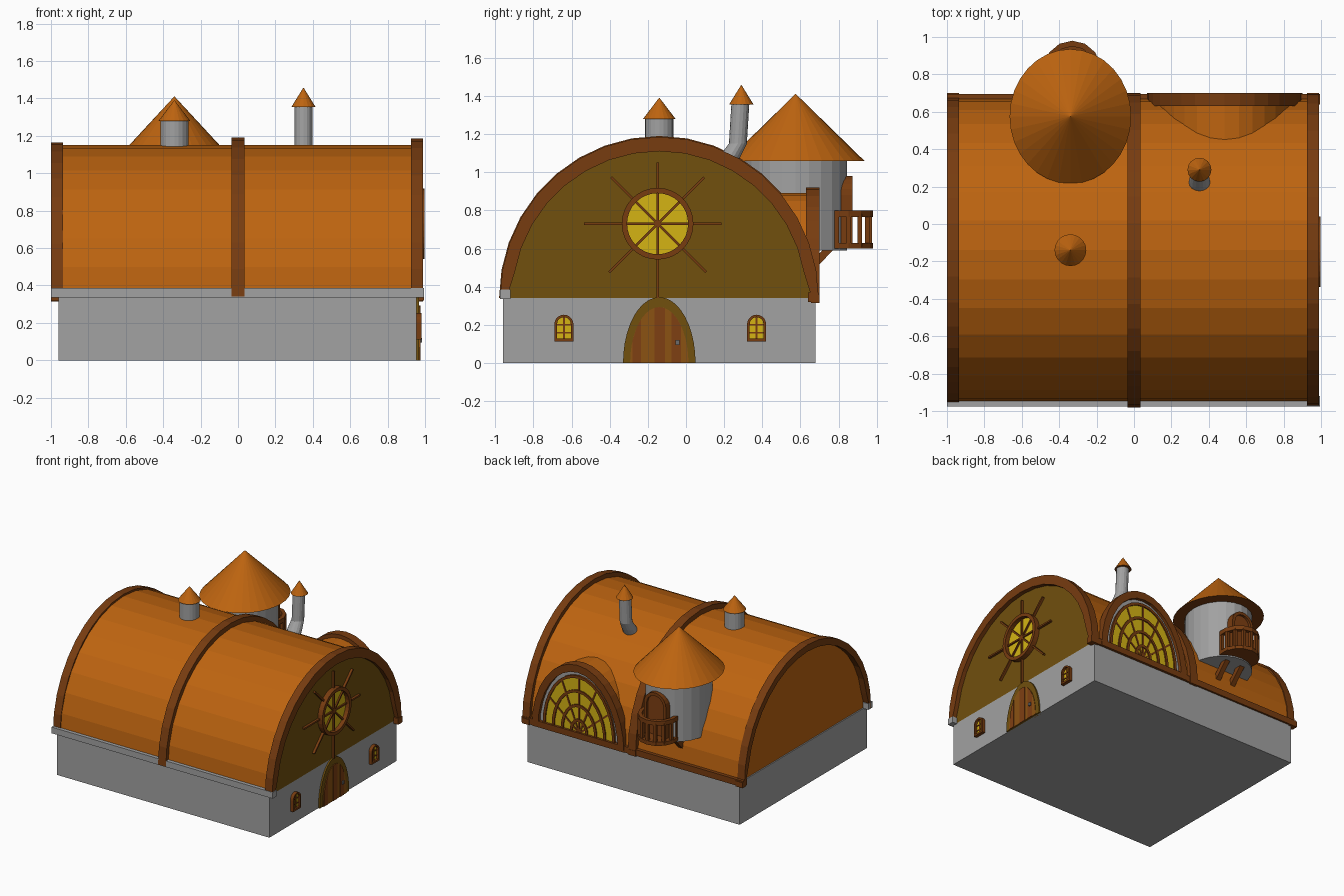
import bpy, bmesh, math
from mathutils import Vector

if "Cube" in bpy.data.objects:
    bpy.data.objects.remove(bpy.data.objects["Cube"])

def material(name, rgb):
    m = bpy.data.materials.new(name)
    m.diffuse_color = (*rgb, 1)
    m.use_nodes = True
    m.node_tree.nodes["Principled BSDF"].inputs["Base Color"].default_value = m.diffuse_color
    return m

GREY = material("stone grey", (0.36, 0.36, 0.36))
ROOF = material("roof orange", (0.51, 0.127, 0.005))
TRIM = material("trim brown", (0.185, 0.045, 0.005))
OLIVE = material("olive wood", (0.165, 0.08, 0.004))
GLASS = material("window yellow", (0.66, 0.456, 0.007))
DOOR = material("door wood", (0.26, 0.084, 0.006))
PLANK = material("door plank", (0.21, 0.05, 0.006))
DARK = material("iron grey", (0.15, 0.15, 0.15))

def mesh(name, verts, faces, *mats):
    me = bpy.data.meshes.new(name)
    bm = bmesh.new()
    vs = [bm.verts.new(v) for v in verts]
    for f in faces:
        bm.faces.new([vs[i] for i in f])
    bmesh.ops.remove_doubles(bm, verts=bm.verts, dist=1e-5)
    bmesh.ops.recalc_face_normals(bm, faces=bm.faces)
    bm.normal_update()
    bm.to_mesh(me)
    bm.free()
    for m in mats:
        me.materials.append(m)
    ob = bpy.data.objects.new(name, me)
    bpy.context.collection.objects.link(ob)
    return ob

def place(axis, t, p):
    return {"x": (t, p[0], p[1]), "y": (p[0], t, p[1]), "z": (p[0], p[1], t)}[axis]

def prism(name, pts, axis, lo, hi, *mats):
    n = len(pts)
    verts = [place(axis, t, p) for t in (lo, hi) for p in pts]
    faces = [list(range(n)), list(range(n, 2 * n))]
    faces += [(i, (i + 1) % n, n + (i + 1) % n, n + i) for i in range(n)]
    return mesh(name, verts, faces, *mats)

def band(name, outer, inner, axis, lo, hi, mat, closed=False):
    n = len(outer)
    verts = [place(axis, t, p) for t in (lo, hi) for ring in (outer, inner) for p in ring]
    faces = []
    for i in range(n if closed else n - 1):
        j = (i + 1) % n
        faces += [(i, j, n + j, n + i), (2*n + i, 2*n + j, 3*n + j, 3*n + i),
                  (i, j, 2*n + j, 2*n + i), (n + i, n + j, 3*n + j, 3*n + i)]
    if not closed:
        faces += [(k, n + k, 3*n + k, 2*n + k) for k in (0, n - 1)]
    return mesh(name, verts, faces, mat)

def arc(c, d, rx, ry, n, a0=0, a1=180):
    return [(c + rx * math.cos(math.radians(a0 + (a1 - a0) * i / n)),
             d + ry * math.sin(math.radians(a0 + (a1 - a0) * i / n))) for i in range(n + 1)]

def circle(c, d, r, n):
    return arc(c, d, r, r, n, 0, 360)[:-1]

def box(name, x0, x1, y0, y1, z0, z1, mat):
    return prism(name, [(x0, y0), (x1, y0), (x1, y1), (x0, y1)], "z", z0, z1, mat)

def loft(name, rings, n, *mats):
    """Stack of horizontal ellipses (cx, cy, z, rx, ry)."""
    verts = [(cx + rx * math.cos(2 * math.pi * i / n), cy + ry * math.sin(2 * math.pi * i / n), z)
             for cx, cy, z, rx, ry in rings for i in range(n)]
    faces = [list(range(n)), list(range((len(rings) - 1) * n, len(rings) * n))]
    faces += [(k*n + i, k*n + (i + 1) % n, (k + 1)*n + (i + 1) % n, (k + 1)*n + i)
              for k in range(len(rings) - 1) for i in range(n)]
    return mesh(name, verts, faces, *mats)

def cone(name, x, y, z0, z1, rx, ry, n):
    ob = loft(name, [(x, y, z0, rx, ry), (x, y, z1, 0.001, 0.001)], n, ROOF, TRIM)
    for p in ob.data.polygons:      # underside is brown
        p.material_index = 1 if p.normal.z < -0.5 else 0

def bar(name, a, b, w, h, up, mat):
    a, b, up = Vector(a), Vector(b), Vector(up)
    d = (b - a).normalized()
    s = d.cross(up).normalized() * w / 2
    u = s.cross(d).normalized() * h / 2
    verts = [p + i * s + j * u for p in (a, b) for i, j in ((1, 1), (-1, 1), (-1, -1), (1, -1))]
    faces = [(0, 1, 2, 3), (4, 5, 6, 7)] + [(i, (i + 1) % 4, 4 + (i + 1) % 4, 4 + i) for i in range(4)]
    return mesh(name, verts, faces, mat)

CY, CZ = -0.14, 0.34

# Stone base, front ledge and back eave
box("base", -0.96, 0.955, -0.96, 0.68, 0, 0.34, GREY)
box("front_ledge", -1, 0.995, -0.975, -0.92, 0.335, 0.385, GREY)
box("back_eave", -1, 0.995, 0.64, 0.695, 0.32, 0.37, TRIM)

# Barrel roof with olive front gable
roof = prism("barrel_roof", arc(CY, CZ, 0.81, 0.81, 16), "x", -0.95, 0.955, ROOF, OLIVE)
for p in roof.data.polygons:
    p.material_index = 1 if p.normal.x > 0.9 else 0

# Roof arches
for name, x0, x1, r in (("left_arch", -1, -0.935, 0.825), ("middle_arch", -0.035, 0.035, 0.85),
                        ("right_arch", 0.925, 0.99, 0.845)):
    outer = arc(CY, CZ, r - 0.01, r, 18)
    inner = arc(CY, CZ, 0.77, 0.77, 18)
    inner[0], inner[-1] = (CY + 0.80, CZ), (CY - 0.80, CZ)
    band(name, outer, inner, "x", x0, x1, TRIM)
    box(name + "_foot", x0, x1, 0.655, 0.70, 0.315, 0.36, TRIM)

# Round gable window with spokes
WY, WZ = -0.149, 0.73
prism("round_glass", circle(WY, WZ, 0.165, 32), "x", 0.95, 0.963, GLASS)
band("round_frame", circle(WY, WZ, 0.188, 32), circle(WY, WZ, 0.16, 32), "x", 0.95, 0.997, TRIM, True)
for i, r in enumerate((0.335, 0.345, 0.32, 0.345, 0.385, 0.36, 0.39, 0.36)):
    a = math.pi * i / 4
    bar("window_spoke", (0.965, WY, WZ), (0.965, WY + r * math.cos(a), WZ + r * math.sin(a)),
        0.013, 0.02, (1, 0, 0), TRIM)

# Arched front door with planks
DY = -0.14
prism("door_frame", arc(DY, 0, 0.19, 0.345, 20), "x", 0.94, 0.968, OLIVE)
prism("door_panel", arc(DY, 0, 0.153, 0.293, 20), "x", 0.94, 0.972, DOOR)
for y0, y1 in ((-0.28, -0.235), (-0.165, -0.11), (-0.075, -0.025)):
    top = [(y, 0.293 * math.sqrt(max(0, 1 - ((y - DY) / 0.153) ** 2)))
           for y in (y1, (y0 + y1) / 2, y0)]
    prism("door_plank", [(y0, 0), (y1, 0)] + top, "x", 0.967, 0.975, PLANK)
box("door_handle", 0.97, 0.985, -0.055, -0.035, 0.095, 0.12, DARK)

# Small arched windows
def arch_outline(c, w, z0, z1, n=10):
    return [(c + w, z0)] + arc(c, z1 - w, w, w, n) + [(c - w, z0)]

for y in (-0.64, 0.37):
    prism("small_glass", arch_outline(y, 0.042, 0.12, 0.245), "x", 0.94, 0.964, GLASS)
    band("small_frame", arch_outline(y, 0.05, 0.112, 0.253), arch_outline(y, 0.036, 0.125, 0.24),
         "x", 0.94, 0.982, TRIM)
    box("small_sill", 0.94, 0.982, y - 0.05, y + 0.05, 0.112, 0.127, TRIM)
    box("small_mullion", 0.95, 0.97, y - 0.005, y + 0.005, 0.12, 0.245, TRIM)
    for z in (0.158, 0.2):
        box("small_crossbar", 0.95, 0.97, y - 0.04, y + 0.04, z - 0.004, z + 0.004, TRIM)

# Back dormer with fan window
DX = 0.485
prism("dormer_roof", arc(DX, CZ, 0.385, 0.55, 16), "y", 0.3, 0.66, ROOF)
prism("dormer_wall", arc(DX, CZ, 0.385, 0.55, 16), "y", 0.655, 0.674, GREY)
band("dormer_arch", arc(DX, CZ - 0.02, 0.415, 0.60, 16), arc(DX, CZ - 0.02, 0.36, 0.54, 16),
     "y", 0.63, 0.70, TRIM)
prism("dormer_glass", arc(DX, CZ + 0.02, 0.31, 0.45, 16), "y", 0.66, 0.681, GLASS)
for s in (1, 0.75, 0.5, 0.25):
    rx, rz = 0.325 * s, 0.47 * s
    band("dormer_window_arc", arc(DX, CZ + 0.02, rx, rz, 16),
         arc(DX, CZ + 0.02, rx - 0.022, rz - 0.022, 16), "y", 0.66, 0.69, TRIM)
for x, z in arc(DX, CZ + 0.02, 0.31, 0.45, 6)[1:-1]:
    bar("dormer_spoke", (DX, 0.678, CZ + 0.02), (x, 0.678, z), 0.014, 0.016, (0, 1, 0), TRIM)
box("dormer_sill", DX - 0.41, DX + 0.41, 0.65, 0.70, 0.32, 0.37, TRIM)

# Tower with cone roof
TX, TY = -0.34, 0.575
loft("tower", [(TX, TY, 0.59, 0.24, 0.268), (TX, TY, 1.07, 0.24, 0.268)], 24, GREY)
cone("tower_roof", TX, TY, 1.06, 1.41, 0.325, 0.36, 32)
for s in (-1, 1):
    bar("tower_strut", (TX + 0.07 * s, 0.76, 0.61), (TX + 0.07 * s, 0.61, 0.45), 0.04, 0.04, (1, 0, 0), TRIM)

# Tower door and balcony
BX, BY = -0.33, 0.82
prism("tower_door", arch_outline(BX, 0.085, 0.6, 0.965), "y", 0.78, 0.853, PLANK)
band("tower_door_frame", arch_outline(BX, 0.1, 0.6, 0.98), arch_outline(BX, 0.075, 0.6, 0.955),
     "y", 0.78, 0.872, TRIM)
edge = arc(BX, BY, 0.155, 0.16, 8, -15, 195)
inner = arc(BX, BY, 0.125, 0.13, 8, -15, 195)
prism("balcony_floor", edge, "z", 0.6, 0.63, TRIM)
band("balcony_rail", edge, inner, "z", 0.765, 0.8, TRIM)
for x, y in arc(BX, BY, 0.139, 0.144, 8, -12, 192):
    box("balcony_post", x - 0.012, x + 0.012, y - 0.012, y + 0.012, 0.61, 0.78, TRIM)

# Short chimney on the ridge
loft("ridge_chimney", [(TX, -0.14, 1.08, 0.075, 0.075), (TX, -0.14, 1.285, 0.075, 0.075)], 20, GREY)
cone("ridge_chimney_cap", TX, -0.14, 1.28, 1.39, 0.085, 0.085, 20)

# Bent chimney pipe
loft("bent_chimney", [(0.35, 0.2, 1.03, 0.058, 0.058), (0.35, 0.235, 1.09, 0.055, 0.055),
                      (0.35, 0.272, 1.15, 0.047, 0.047), (0.35, 0.285, 1.36, 0.047, 0.047)], 16, GREY)
cone("bent_chimney_cap", 0.35, 0.29, 1.355, 1.457, 0.064, 0.064, 16)
